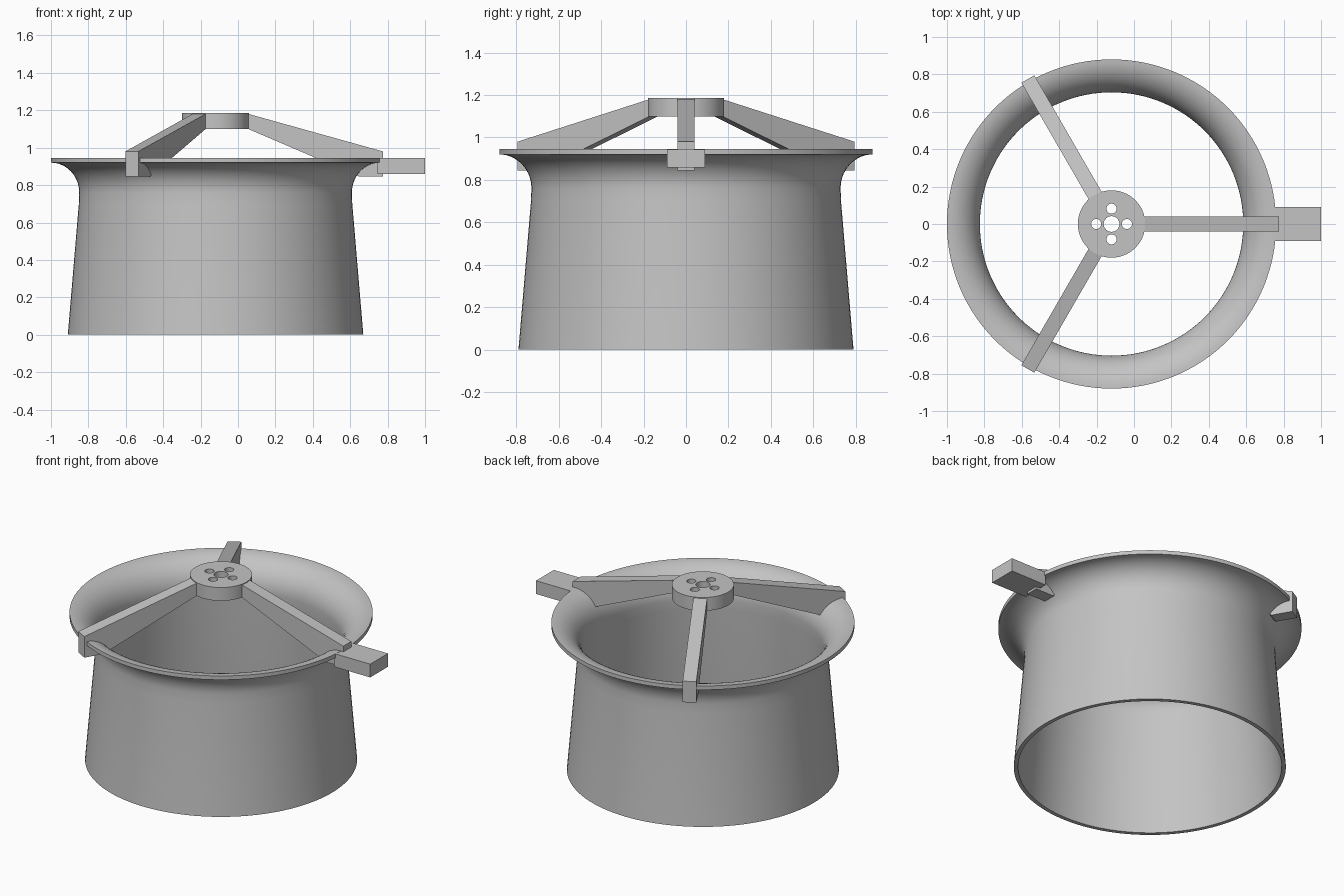
import bpy, bmesh, math
from mathutils import Matrix

cube = bpy.data.objects.get("Cube")
if cube:
    bpy.data.objects.remove(cube, do_unlink=True)

AXIS_X = -0.12      # duct axis
SEGMENTS = 128

grey = bpy.data.materials.new("plain grey")
grey.use_nodes = True
grey.diffuse_color = (0.55, 0.55, 0.55, 1)
grey.node_tree.nodes["Principled BSDF"].inputs["Base Color"].default_value = grey.diffuse_color


def make_object(name, bm, smooth=False):
    bmesh.ops.recalc_face_normals(bm, faces=bm.faces[:])
    mesh = bpy.data.meshes.new(name)
    bm.to_mesh(mesh)
    bm.free()
    mesh.materials.append(grey)
    obj = bpy.data.objects.new(name, mesh)
    bpy.context.collection.objects.link(obj)
    if smooth:
        smooth_object(obj)
    return obj


def smooth_object(obj):
    bpy.ops.object.select_all(action='DESELECT')
    obj.select_set(True)
    bpy.context.view_layer.objects.active = obj
    bpy.ops.object.shade_smooth_by_angle(angle=math.radians(30))


def lathe(name, profile):
    """Revolve a closed (radius, height) outline round the duct axis."""
    bm = bmesh.new()
    rings = []
    for i in range(SEGMENTS):
        a = math.tau * i / SEGMENTS
        rings.append([bm.verts.new((AXIS_X + r * math.cos(a), r * math.sin(a), z))
                      for r, z in profile])
    n = len(profile)
    for i in range(SEGMENTS):
        here, there = rings[i], rings[(i + 1) % SEGMENTS]
        for j in range(n):
            k = (j + 1) % n
            bm.faces.new((here[j], there[j], there[k], here[k]))
    return make_object(name, bm, smooth=True)


def flare(throat, start, lip, top, steps=14):
    """Quarter ellipse opening out from the throat to the lip."""
    return [(lip - (lip - throat) * math.cos(t), start + (top - start) * math.sin(t))
            for t in (math.pi / 2 * i / steps for i in range(steps + 1))]


def add_cylinder(bm, x, y, z, radius, height, sides):
    bmesh.ops.create_cone(bm, cap_ends=True, segments=sides, radius1=radius,
                          radius2=radius, depth=height,
                          matrix=Matrix.Translation((x, y, z)))


# Duct: tapered wall with a bell mouth
outer = [(0.79, 0), (0.731, 0.70)] + flare(0.729, 0.76, 0.88, 0.92)
inner = [(0.765, 0), (0.706, 0.70)] + flare(0.704, 0.76, 0.88, 0.945)
lathe("bell_mouth_duct", outer + inner[::-1])

# Hub disc with one shaft hole and four bolt holes
bm = bmesh.new()
add_cylinder(bm, AXIS_X, 0, 1.1425, 0.18, 0.085, 96)
hub = make_object("motor_hub", bm)
bm = bmesh.new()
add_cylinder(bm, AXIS_X, 0, 1.14, 0.042, 0.3, 32)
for i in range(4):
    a = math.pi / 2 * i
    add_cylinder(bm, AXIS_X + 0.082 * math.cos(a), 0.082 * math.sin(a), 1.14, 0.027, 0.3, 24)
cutter = make_object("hole_cutter", bm)
cutter.hide_render = True
cut = hub.modifiers.new("holes", 'BOOLEAN')
cut.operation = 'DIFFERENCE'
cut.solver = 'EXACT'
cut.object = cutter
bpy.context.view_layer.objects.active = hub
bpy.ops.object.modifier_apply(modifier="holes")
bpy.data.objects.remove(cutter, do_unlink=True)
smooth_object(hub)

# Three sloping support arms gripping the lip
arm_profile = [(0.17, 1.182), (0.895, 0.98), (0.895, 0.845), (0.77, 0.845), (0.17, 1.102)]
for i, side in enumerate(("left", "back_right", "front_right")):
    bm = bmesh.new()
    face = bm.faces.new([bm.verts.new((r, -0.04, z)) for r, z in arm_profile])
    sweep = bmesh.ops.extrude_face_region(bm, geom=[face])
    bmesh.ops.translate(bm, vec=(0, 0.08, 0),
                        verts=[v for v in sweep["geom"] if isinstance(v, bmesh.types.BMVert)])
    bm.transform(Matrix.Translation((AXIS_X, 0, 0)) @ Matrix.Rotation(math.tau * i / 3, 4, 'Z'))
    make_object("support_arm_" + side, bm)

# Mounting block on the left of the lip
bm = bmesh.new()
bmesh.ops.create_cube(bm, size=1, matrix=Matrix.Translation((0.8725, 0, 0.9015))
                      @ Matrix.Diagonal((0.255, 0.18, 0.085, 1)))
make_object("mounting_block", bm)
